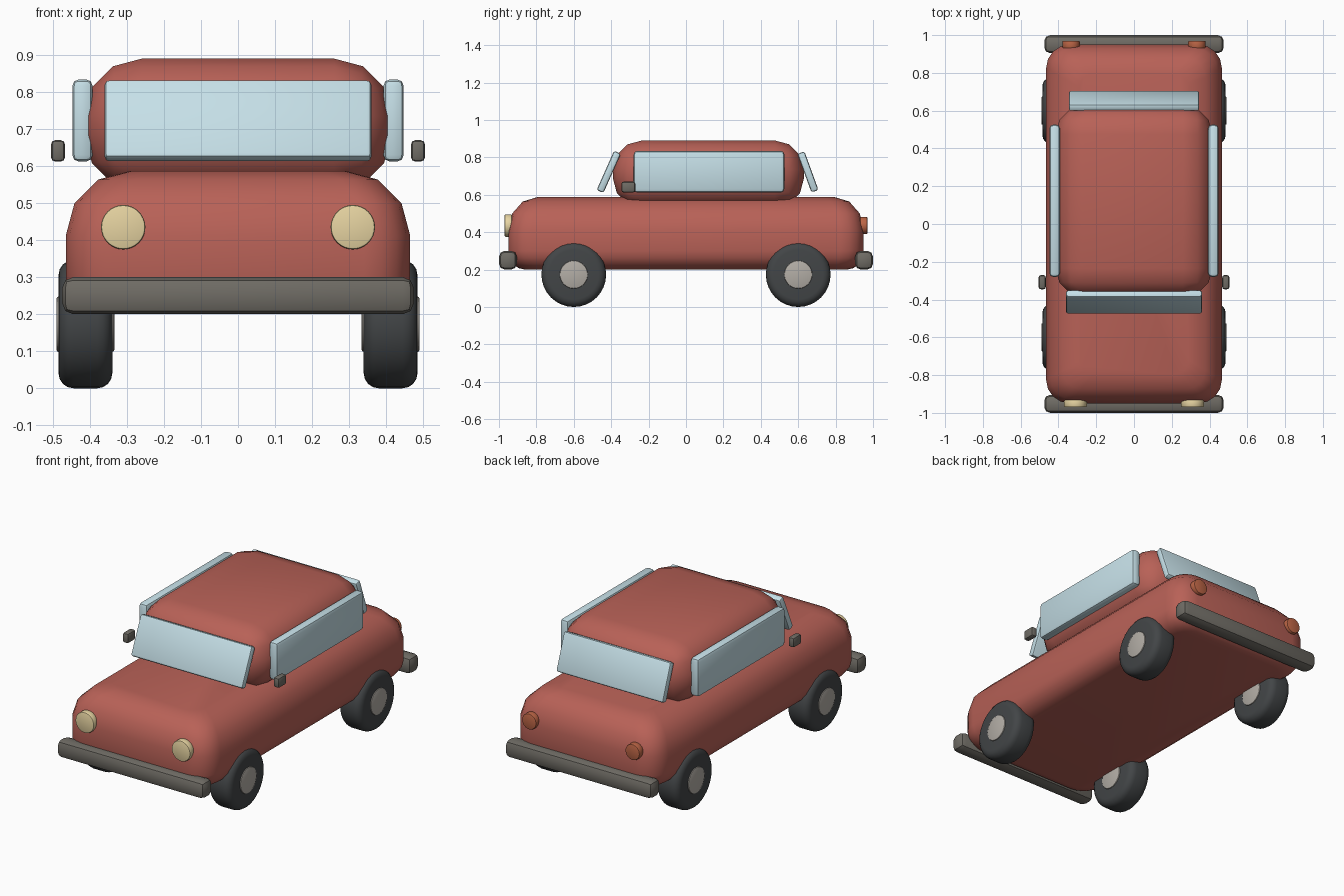
import bpy, bmesh
from math import sin, cos, pi, radians
from mathutils import Matrix

if "Cube" in bpy.data.objects:
    bpy.data.objects.remove(bpy.data.objects["Cube"])


def mat(name, r, g, b):
    m = bpy.data.materials.new(name)
    m.diffuse_color = (r, g, b, 1)
    m.use_nodes = True
    m.node_tree.nodes["Principled BSDF"].inputs["Base Color"].default_value = m.diffuse_color
    return m


RED = mat("red paint", 0.48, 0.12, 0.095)
GLASS = mat("glass", 0.56, 0.74, 0.80)
RUBBER = mat("rubber", 0.055, 0.06, 0.063)
HUB = mat("hub grey", 0.45, 0.42, 0.38)
METAL = mat("trim grey", 0.16, 0.15, 0.13)
LAMP = mat("lamp cream", 0.80, 0.66, 0.36)
TAIL = mat("lamp orange", 0.50, 0.13, 0.06)


def finish(name, bm, material, angle=40):
    bmesh.ops.recalc_face_normals(bm, faces=bm.faces[:])
    me = bpy.data.meshes.new(name)
    bm.to_mesh(me)
    bm.free()
    me.materials.append(material)
    ob = bpy.data.objects.new(name, me)
    bpy.context.collection.objects.link(ob)
    bpy.ops.object.select_all(action='DESELECT')
    ob.select_set(True)
    bpy.context.view_layer.objects.active = ob
    bpy.ops.object.shade_smooth_by_angle(angle=radians(angle))
    return ob


def box(name, size, loc, bevel, segs, material, tilt=0, angle=40):
    bm = bmesh.new()
    bmesh.ops.create_cube(bm, size=1)
    bmesh.ops.scale(bm, vec=size, verts=bm.verts)
    bmesh.ops.bevel(bm, geom=bm.edges[:], offset=bevel, segments=segs,
                    profile=0.5, affect='EDGES')
    bm.transform(Matrix.Translation(loc) @ Matrix.Rotation(radians(tilt), 4, 'X'))
    return finish(name, bm, material, angle)


def disc(name, radius, depth, loc, axis, bevel, segs, material, sides=32):
    bm = bmesh.new()
    bmesh.ops.create_cone(bm, cap_ends=True, segments=sides, radius1=radius,
                          radius2=radius, depth=depth)
    rims = [e for e in bm.edges if abs(e.verts[0].co.z - e.verts[1].co.z) < 1e-5]
    bmesh.ops.bevel(bm, geom=rims, offset=bevel, segments=segs,
                    profile=0.5, affect='EDGES')
    bm.transform(Matrix.Translation(loc) @ Matrix.Rotation(pi / 2, 4, axis))
    return finish(name, bm, material)


# Body: rounded rectangles lofted upward, wide rounding on top, tighter below
def ring(bm, hx, hy, z, r, n=4):
    verts = []
    for q, (sx, sy) in enumerate(((1, 1), (-1, 1), (-1, -1), (1, -1))):
        for i in range(n + 1):
            a = (q + i / n) * pi / 2
            verts.append(bm.verts.new((sx * (hx - r) + r * cos(a),
                                       sy * (hy - r) + r * sin(a), z)))
    return verts


bm = bmesh.new()
levels = []
for i in range(5):
    a = i / 4 * pi / 2
    levels.append((0.10 * (1 - sin(a)), 0.30 - 0.10 * cos(a)))
for i in range(4):
    a = i / 3 * pi / 2
    levels.append((0.175 * (1 - cos(a)), 0.412 + 0.175 * sin(a)))
rings = [ring(bm, 0.465 - d, 0.95 - d * 0.88, z, 0.125 - d * 0.3) for d, z in levels]
for lo, hi in zip(rings, rings[1:]):
    for i in range(len(lo)):
        j = (i + 1) % len(lo)
        bm.faces.new((lo[i], lo[j], hi[j], hi[i]))
bm.faces.new(rings[0])
bm.faces.new(rings[-1])
finish("body", bm, RED, 50)

# Cabin
box("cabin", (0.83, 1.02, 0.36), (0, 0.12, 0.71), 0.155, 3, RED, angle=50)

# Windscreens
box("windscreen", (0.72, 0.04, 0.23), (0, -0.413, 0.722), 0.012, 2, GLASS, -24)
box("rear_window", (0.69, 0.04, 0.22), (0, 0.652, 0.722), 0.012, 2, GLASS, 20)

# Bumpers
for name, y in (("front_bumper", -0.952), ("rear_bumper", 0.952)):
    box(name, (0.95, 0.095, 0.10), (0, y, 0.25), 0.03, 2, METAL, angle=30)

# Parts on both sides
for side, s in (("left", -1), ("right", 1)):
    box(side + "_side_window", (0.055, 0.805, 0.222), (s * 0.42, 0.123, 0.723),
        0.018, 2, GLASS)
    box(side + "_mirror", (0.038, 0.075, 0.058), (s * 0.486, -0.308, 0.641),
        0.012, 2, METAL)
    disc(side + "_headlight", 0.06, 0.04, (s * 0.31, -0.95, 0.435), 'X', 0.006, 2, LAMP)
    disc(side + "_tail_light", 0.046, 0.04, (s * 0.333, 0.95, 0.435), 'X', 0.006, 2, TAIL)
    for end, y in (("front", -0.6), ("rear", 0.6)):
        disc(f"{end}_{side}_tyre", 0.173, 0.145, (s * 0.412, y, 0.173), 'Y',
             0.04, 4, RUBBER)
        disc(f"{end}_{side}_hub", 0.075, 0.156, (s * 0.412, y, 0.173), 'Y',
             0.006, 2, HUB)
